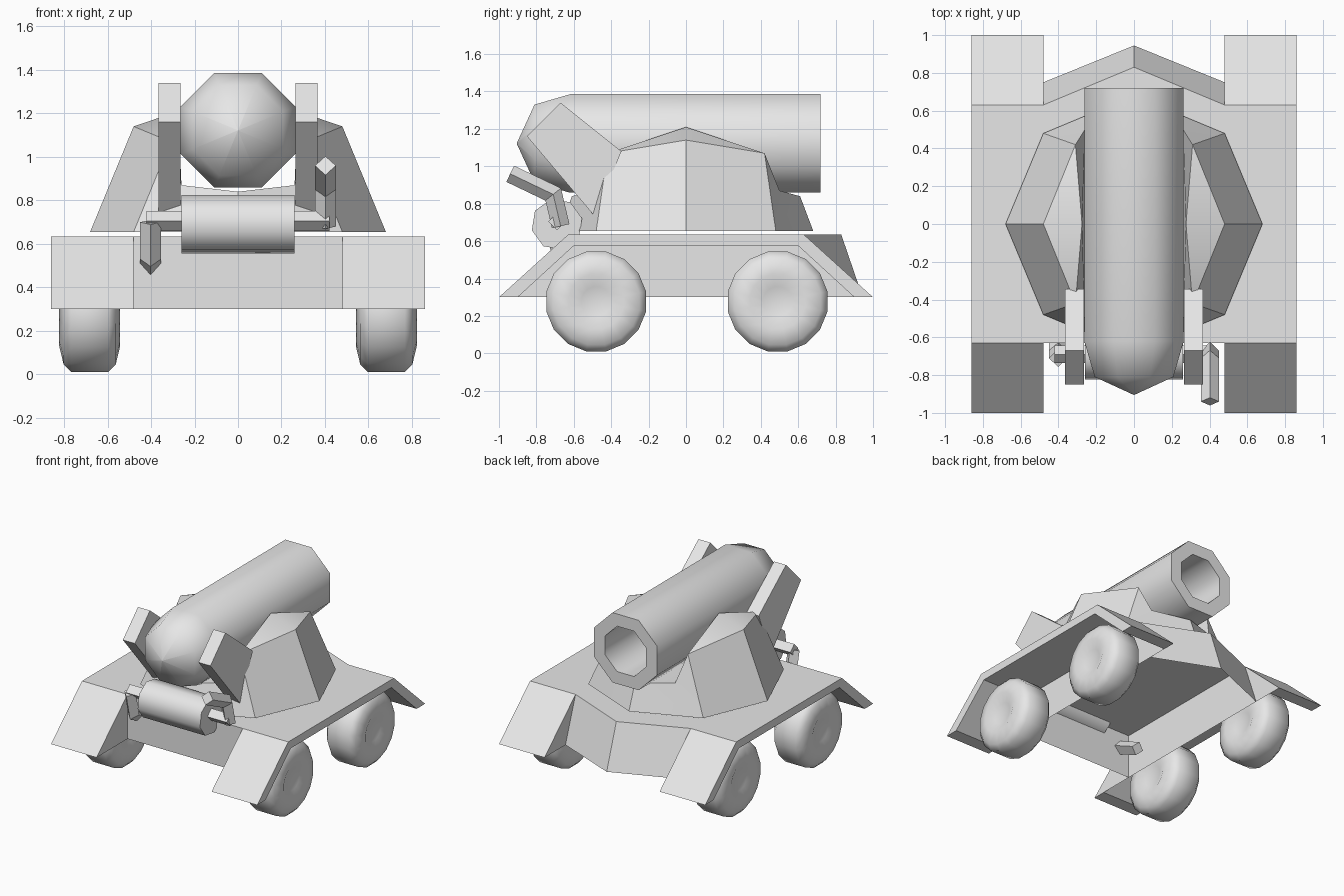
import bpy, bmesh, math
from mathutils import Vector, Matrix

if "Cube" in bpy.data.objects:
    bpy.data.objects.remove(bpy.data.objects["Cube"], do_unlink=True)

grey = bpy.data.materials.new("plain_grey")
grey.use_nodes = True
grey.diffuse_color = (0.8, 0.8, 0.8, 1)
grey.node_tree.nodes["Principled BSDF"].inputs["Base Color"].default_value = (0.8, 0.8, 0.8, 1)


def make(name, verts, faces, smooth=None, mirror=None):
    """Mesh object from points and faces, optionally mirrored and smoothed."""
    mesh = bpy.data.meshes.new(name)
    mesh.from_pydata(verts, [], faces)
    bm = bmesh.new()
    bm.from_mesh(mesh)
    bmesh.ops.recalc_face_normals(bm, faces=bm.faces)
    bm.to_mesh(mesh)
    bm.free()
    obj = bpy.data.objects.new(name, mesh)
    bpy.context.collection.objects.link(obj)
    mesh.materials.append(grey)
    bpy.ops.object.select_all(action='DESELECT')
    obj.select_set(True)
    bpy.context.view_layer.objects.active = obj
    if mirror:
        mod = obj.modifiers.new("mirror", 'MIRROR')
        mod.use_axis = mirror
        bpy.ops.object.modifier_apply(modifier=mod.name)
    if smooth:
        bpy.ops.object.shade_smooth_by_angle(angle=math.radians(smooth))
    return obj


def prism(name, outline, x0, x1):
    """Side outline (y, z) extruded from x0 to x1, mirrored to both sides."""
    n = len(outline)
    verts = [(x, y, z) for x in (x0, x1) for y, z in outline]
    faces = [range(n), range(n, 2 * n)]
    faces += [(i, (i + 1) % n, n + (i + 1) % n, n + i) for i in range(n)]
    return make(name, verts, faces, mirror=(True, False, False))


def lathe(name, profile, segments, centre, axis, smooth, mirror=None, phase=0.5):
    """Profile of (along, radius) turned around the x or y axis."""
    verts, faces = [], []
    for along, radius in profile:
        for k in range(segments):
            a = math.tau * (k + phase) / segments
            u, w = radius * math.cos(a), radius * math.sin(a)
            p = (along, u, w) if axis == 'x' else (u, along, w)
            verts.append(Vector(p) + Vector(centre))
    for r in range(len(profile) - 1):
        for k in range(segments):
            j = (k + 1) % segments
            a, b = r * segments, (r + 1) * segments
            faces.append((a + k, a + j, b + j, b + k))
    faces += [range(segments), range(len(verts) - segments, len(verts))]
    return make(name, verts, faces, smooth, mirror)


# Hull: open-bottomed body with a pointed rear
W, LOW, TOP, END = 0.48, 0.30, 0.635, 0.63
hull_points = [(-W, -END, TOP), (W, -END, TOP), (W, END, TOP), (0, 0.83, TOP), (-W, END, TOP),
               (-W, -END, LOW), (W, -END, LOW), (W, 0.75, LOW), (0, 0.945, LOW), (-W, 0.75, LOW)]
make("hull_body", hull_points, [(0, 1, 2, 3, 4), (0, 1, 6, 5), (2, 3, 8, 7), (3, 4, 9, 8)])

# Mudguards and the walls behind the wheels
outer = [(-1, LOW), (-END, TOP), (END, TOP), (1, LOW)]
inner = [(0.9, LOW), (0.6, 0.575), (-0.6, 0.575), (-0.9, LOW)]
prism("mudguards", outer + inner, W, 0.86)
make("wheel_walls", [(W, y, z) for y, z in inner], [range(4)], mirror=(True, False, False))

# Wheels with dished hubs
tyre = [(-0.11, 0.001), (-0.11, 0.08), (-0.14, 0.15), (-0.12, 0.235), (-0.085, 0.272),
        (0.085, 0.272), (0.12, 0.235), (0.14, 0.15), (0.11, 0.08), (0.11, 0.001)]
for name, y in (("front_wheels", -0.48), ("rear_wheels", 0.49)):
    lathe(name, tyre, 16, (0.682, y, 0.277), 'x', 50, (True, False, False))

# Saddle-shaped turret, one quarter mirrored both ways
quarter = [(0.68, 0, 0.655), (0.48, 0.48, 0.655), (0, 0.68, 0.655),
           (0.48, 0, 1.14), (0.31, 0.42, 1.07), (0.275, 0, 1.21),
           (0.26, 0.5, 0.87), (0, 0.61, 0.84), (0.26, 0, 0.87), (0, 0, 0.84)]
make("turret", quarter, [(0, 1, 4, 3), (3, 4, 5), (1, 2, 7, 6), (1, 6, 4),
                         (5, 4, 6, 8), (8, 6, 7, 9)], 40, (True, True, False))

# Barrel with rounded breech and hollow bore
barrel = [(-0.905, 0.001), (-0.81, 0.225), (-0.62, 0.285), (0.72, 0.285),
          (0.72, 0.185), (0.1, 0.185), (0.1, 0.001)]
lathe("barrel", barrel, 8, (0, 0, 1.122), 'y', 50)

# Cradle arms beside the breech
prism("cradle_arms", [(-0.67, 1.34), (-0.345, 1.08), (-0.49, 0.735), (-0.85, 1.16)], 0.265, 0.365)

# Winch drum
HUB = Vector((0, -0.69, 0.69))
lathe("winch_drum", [(-0.26, 0.001), (-0.26, 0.138), (0.26, 0.138), (0.26, 0.001)],
      8, HUB, 'x', 50, phase=0.3)


def rod(name, path, radius):
    """Four-sided rod with mitred bends along a path."""
    pts = [Vector(p) for p in path]
    verts, faces = [], []
    for i, p in enumerate(pts):
        before = (p - pts[i - 1]).normalized() if i else None
        after = (pts[i + 1] - p).normalized() if i < len(pts) - 1 else None
        way = ((before or after) + (after or before)).normalized()
        stretch = 1 / way.dot(before or after)
        # Keep the section square across each bend
        flat = Vector((0, 0, 1)) if abs(way.y) + abs(way.z) < 0.01 else Vector((1, 0, 0))
        side = way.cross(flat).normalized() * radius
        verts += [p + flat * radius, p + side * stretch, p - flat * radius, p - side * stretch]
    for r in range(len(pts) - 1):
        for k in range(4):
            j = (k + 1) % 4
            faces.append((4 * r + k, 4 * r + j, 4 * r + 4 + j, 4 * r + 4 + k))
    faces += [range(4), range(len(verts) - 4, len(verts))]
    return make(name, verts, faces)


# Winch axle and its two opposed crank handles
rod("winch_axle", [HUB + Vector((x, 0, 0.015)) for x in (-0.42, 0.42)], 0.046)
crank = [Vector((0.402, y, z)) for y, z in ((0.02, -0.01), (-0.02, 0.16), (-0.25, 0.27))]
for name, turn in (("left_crank", 1), ("right_crank", -1)):
    rod(name, [HUB + p * turn for p in crank], 0.048)
